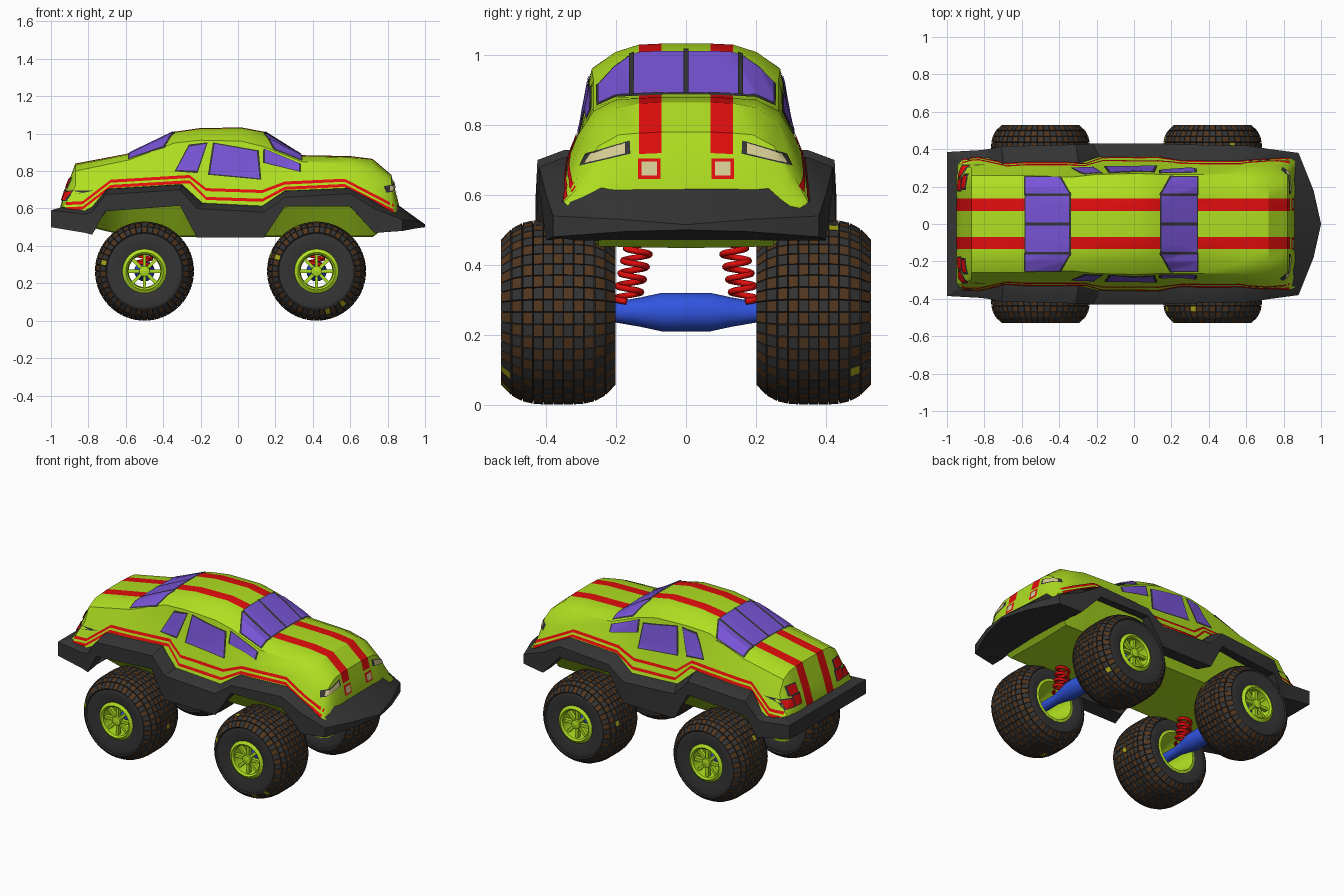
import bpy, bmesh, math, random
from mathutils import Vector
from mathutils.bvhtree import BVHTree

if "Cube" in bpy.data.objects:
    bpy.data.objects.remove(bpy.data.objects["Cube"])

random.seed(4)


def material(name, *rgb):
    m = bpy.data.materials.new(name)
    m.diffuse_color = (*rgb, 1)
    m.use_nodes = True
    m.node_tree.nodes["Principled BSDF"].inputs["Base Color"].default_value = m.diffuse_color
    return m


GREEN = material("lime green", .43, .74, .015)
RED = material("red", .76, .004, .004)
PURPLE = material("purple glass", .19, .09, .68)
DARK = material("dark grey", .035, .035, .036)
BROWN = material("mud brown", .085, .038, .014)
YELLOW = material("dull yellow", .42, .40, .01)
CREAM = material("cream", .68, .61, .30)
BLUE = material("blue", .03, .09, .74)


def make(name, bm, *mats, angle=30):
    me = bpy.data.meshes.new(name)
    bm.to_mesh(me)
    bm.free()
    for m in mats:
        me.materials.append(m)
    ob = bpy.data.objects.new(name, me)
    bpy.context.collection.objects.link(ob)
    bpy.ops.object.select_all(action='DESELECT')
    ob.select_set(True)
    bpy.context.view_layer.objects.active = ob
    bpy.ops.object.shade_smooth_by_angle(angle=math.radians(angle))
    return ob


def loft(bm, rings, closed):
    """Skin closed rings; returns faces keyed by (ring, point)."""
    vs = [[bm.verts.new(p) for p in r] for r in rings]
    n, m = len(vs), len(vs[0])
    faces = {}
    for i in range(n if closed else n - 1):
        for j in range(m):
            a, b = vs[i], vs[(i + 1) % n]
            faces[i, j] = bm.faces.new((a[j], a[(j + 1) % m], b[(j + 1) % m], b[j]))
    if not closed:
        bm.faces.new(vs[0])
        bm.faces.new(vs[-1])
    bmesh.ops.recalc_face_normals(bm, faces=bm.faces)
    return faces


def lathe(bm, profile, n, centre):
    """Spin a closed (radius, y) profile about the y axis."""
    x, y, z = centre
    rings = [[(x + r * math.cos(a), y + ly, z + r * math.sin(a)) for r, ly in profile]
             for a in (2 * math.pi * i / n for i in range(n))]
    return loft(bm, rings, True)


# Body shell: x, top z, crown y z, shoulder y z, base y z
STATIONS = [
    (-.95, .60, .26, .60, .32, .60, .35, .59),
    (-.92, .70, .26, .69, .32, .63, .355, .59),
    (-.87, .84, .26, .80, .30, .72, .355, .58),
    (-.58, .895, .26, .86, .30, .78, .365, .62),
    (-.34, 1.01, .25, .95, .29, .82, .37, .62),
    (-.20, 1.03, .265, .965, .30, .80, .37, .59),
    (.02, 1.033, .27, .96, .30, .78, .37, .59),
    (.14, 1.01, .265, .93, .30, .78, .37, .59),
    (.34, .885, .265, .85, .305, .77, .37, .62),
    (.60, .88, .265, .84, .31, .77, .37, .62),
    (.72, .865, .265, .81, .31, .73, .36, .60),
    (.82, .78, .25, .74, .305, .66, .35, .58),
    (.835, .72, .24, .69, .30, .63, .35, .58),
    (.86, .61, .22, .61, .29, .58, .34, .57)]
rings = []
for x, top, yc, zc, ys, zs, yb, zb in STATIONS:
    low = .52 if abs(x) > .8 else .448
    half = [(0, top), (.07, top), (.135, top - .003), ((.135 + yc) / 2, (top + zc) / 2 + .012),
            (yc, zc), (ys, zs), (yb, zb), (.25, low + .005), (0, low)]
    rings.append([(x, y, z) for y, z in half] + [(x, -y, z) for y, z in half[-2:0:-1]])
bm = bmesh.new()
for (i, j), f in loft(bm, rings, False).items():
    if min(j, 15 - j) == 1 and i < 12:
        f.material_index = 1       # long stripes
tree = BVHTree.FromBMesh(bm)
make("body_shell", bm, GREEN, RED)


def plates(name, mat, axis, side, quads, off=.004, n=8):
    """Project 2D quads along an axis onto the body as thin plates."""
    bm = bmesh.new()
    ray = Vector([-side if k == axis else 0 for k in range(3)])
    for a, b, c, d in [[Vector(p) for p in q] for q in quads]:
        grid = {}
        for i in range(n + 1):
            for j in range(n + 1):
                p = list(a.lerp(b, i / n).lerp(d.lerp(c, i / n), j / n))
                p.insert(axis, 2 * side)
                hit, nor, _, _ = tree.ray_cast(Vector(p), ray)
                if hit:
                    grid[i, j] = bm.verts.new(hit - off * ray * .5 + nor * off * .5 *
                                              (-1 if nor.dot(ray) > 0 else 1))
        for i in range(n):
            for j in range(n):
                ks = [(i, j), (i + 1, j), (i + 1, j + 1), (i, j + 1)]
                if all(k in grid for k in ks):
                    f = bm.faces.new([grid[k] for k in ks])
                    f.normal_update()
                    if f.normal.dot(ray) > 0:
                        f.normal_flip()
    make(name, bm, mat)


def grow(q, k):
    c = sum((Vector(p) for p in q), Vector((0, 0))) / 4
    return [Vector(p) + (Vector(p) - c).normalized() * k for p in q]


def ribbon(path, w):
    return [((x0, z0 - w), (x1, z1 - w), (x1, z1 + w), (x0, z0 + w))
            for (x0, z0), (x1, z1) in zip(path, path[1:])]


def box(a0, b0, a1, b1):
    return [(a0, b0), (a1, b0), (a1, b1), (a0, b1)]


# Side windows and twin side pinstripes
WINDOWS = [[(-.33, .805), (-.22, .80), (-.17, .945), (-.26, .93)],
           [(-.15, .785), (.115, .76), (.10, .905), (-.125, .945)],
           [(.145, .845), (.325, .80), (.325, .84), (.145, .915)]]
UPPER = [(-.92, .625), (-.83, .63), (-.68, .745), (-.26, .77), (-.17, .70),
         (.13, .69), (.25, .735), (.57, .75), (.83, .615)]
LOWER = [(x, z - (.047 if -.2 < x < .2 else .028)) for x, z in UPPER]
for side, tag in ((1, "left"), (-1, "right")):
    plates(f"{tag}_window_frames", DARK, 1, side, [grow(q, .012) for q in WINDOWS], .003)
    plates(f"{tag}_windows", PURPLE, 1, side, WINDOWS, .007)
    plates(f"{tag}_pinstripes", RED, 1, side, ribbon(UPPER, .008) + ribbon(LOWER, .008), .005)

# Front and rear screens with tapered corners, and their bars
screens = []
for top, low, corner in ((.145, .335, .20), (-.345, -.578, -.40)):
    screens.append(box(top, -.16, low, .16))
    for s in (1, -1):
        screens.append([(top, s * .16), (low, s * .16), (low, s * .25), (corner, s * .25)])
plates("screen_frames", DARK, 2, 1, [grow(q, .012) for q in screens], .002, 12)
plates("screens", PURPLE, 2, 1, screens, .006, 12)
bars = [box(x0, y - .007, x1, y + .007) for x0, x1 in ((-.58, -.34), (.14, .34)) for y in (-.155, 0, .155)]
plates("screen_bars", DARK, 2, 1, bars, .009)

# Lights on the nose and tail
head, tail, lamps = [], [], []
for s in (1, -1):
    head.append([(s * .29, .69), (s * .175, .718), (s * .175, .748), (s * .272, .718)])
    tail += [box(s * .18, .645, s * .24, .70), box(s * .25, .645, s * .31, .69), box(s * .19, .71, s * .26, .76)]
    lamps.append(box(s * .083, .655, s * .127, .695))
plates("headlight_frames", DARK, 0, 1, [grow(q, .016) for q in head], .003)
plates("headlights", CREAM, 0, 1, head, .007)
plates("lamp_frames", RED, 0, 1, [grow(q, .014) for q in lamps], .003)
plates("lamps", CREAM, 0, 1, lamps, .007)
plates("taillight_frames", DARK, 0, -1, [grow(q, .01) for q in tail], .003)
plates("taillights", RED, 0, -1, tail, .007)

# Wrap-around bumper skirt: inner x y, top z, outer x y, mid z, bottom z
SKIRT = [
    (-.94, 0, .61, -1, 0, .59, .50), (-.94, .345, .61, -1, .385, .59, .50),
    (-.82, .355, .59, -.82, .395, .57, .47), (-.78, .355, .61, -.78, .40, .58, .46),
    (-.70, .35, .705, -.71, .415, .675, .585), (-.30, .35, .73, -.31, .425, .70, .615),
    (-.19, .37, .63, -.22, .43, .60, .445), (.13, .37, .615, .14, .43, .58, .445),
    (.25, .36, .695, .25, .425, .66, .61), (.59, .35, .71, .60, .42, .68, .61),
    (.72, .355, .645, .73, .40, .60, .47), (.82, .345, .585, .88, .38, .54, .48),
    (.85, .24, .625, .96, .18, .53, .495), (.85, 0, .625, 1, 0, .515, .50)]
half = []
for xi, yi, zt, xo, yo, zm, zb in SKIRT:
    yin = max(yi - .03, 0)
    xb, zl = (xi, zb + .01) if abs(xi) < .8 else (.74, .47) if xi > 0 else (-.79, .465)
    half.append([(xi, yin, zt), (xi, yi, zt - .002), (xo, yo, zm), (xo, yo, zb), (xb, yin, zl)])
half += [[(x, -y, z) for x, y, z in r] for r in half[-2:0:-1]]
bm = bmesh.new()
loft(bm, half, True)
make("bumper_skirt", bm, DARK)

# Wheels, axles and springs
ROWS, SEGS, HUB = 11, 46, .265
tread = []
for k in range(ROWS + 1):
    t = 2 * k / ROWS - 1
    tread.append((.256 - .055 * abs(t) ** 4, .158 * t))
TYRE = [(.13, -.15), (.18, -.163)] + tread + [(.18, .163), (.105, .145)]
RIM = [(.118, .148), (.10, .16), (.09, .15), (.085, .06), (.085, 0), (.12, -.155), (.135, -.152), (.11, 0)]
AXLE = [(0, -.47), (.03, -.47), (.03, -.2), (.042, -.13), (.055, -.07),
        (.055, .07), (.042, .13), (.03, .2), (.03, .47), (0, .47)]
for wx, end in ((.42, "front"), (-.50, "rear")):
    for s, tag in ((1, "left"), (-1, "right")):
        c = (wx, s * .365, HUB)
        # tyre with raised checkered tread blocks
        bm = bmesh.new()
        faces = lathe(bm, [(r, s * y) for r, y in TYRE], SEGS, c)
        blocks = {k: f for k, f in faces.items() if 2 <= k[1] < 2 + ROWS}
        bmesh.ops.inset_individual(bm, faces=list(blocks.values()), thickness=.0012, depth=.009)
        for (i, j), f in blocks.items():
            f.material_index = 2 if random.random() < .01 else (i + j) % 2
        make(f"{end}_{tag}_tyre", bm, DARK, BROWN, YELLOW)
        # rim, hub and spokes
        bm = bmesh.new()
        lathe(bm, [(r, s * y) for r, y in RIM], 32, c)
        lathe(bm, [(.001, s * .08), (.03, s * .08), (.028, s * .15), (.001, s * .155)], 16, c)
        for k in range(8):
            a = k * math.pi / 4
            vs = bmesh.ops.create_cube(bm, size=1)["verts"]
            bmesh.ops.scale(bm, vec=(.07, .025, .018), verts=vs)
            bmesh.ops.translate(bm, vec=(.057, s * .125, 0), verts=vs)
            for v in vs:
                x, y, z = v.co
                v.co = Vector((x * math.cos(a) - z * math.sin(a), y,
                               x * math.sin(a) + z * math.cos(a))) + Vector(c)
        make(f"{end}_{tag}_rim", bm, GREEN)
        # coil spring
        cu = bpy.data.curves.new("coil", 'CURVE')
        cu.dimensions = '3D'
        cu.bevel_depth, cu.bevel_resolution = .009, 2
        sp = cu.splines.new('POLY')
        N = 100
        sp.points.add(N)
        for k, p in enumerate(sp.points):
            t, a = k / N, k / N * 2 * math.pi * 5
            p.co = (wx + .038 * math.cos(a), s * (.17 - .04 * t + .036 * math.sin(a)), .295 + .18 * t, 1)
        ob = bpy.data.objects.new(f"{end}_{tag}_spring", cu)
        bpy.context.collection.objects.link(ob)
        cu.materials.append(RED)
        bpy.ops.object.select_all(action='DESELECT')
        ob.select_set(True)
        bpy.context.view_layer.objects.active = ob
        bpy.ops.object.convert(target='MESH')
    bm = bmesh.new()
    lathe(bm, [(max(r, .001), y) for r, y in AXLE], 16, (wx, 0, HUB))
    make(f"{end}_axle", bm, BLUE)
